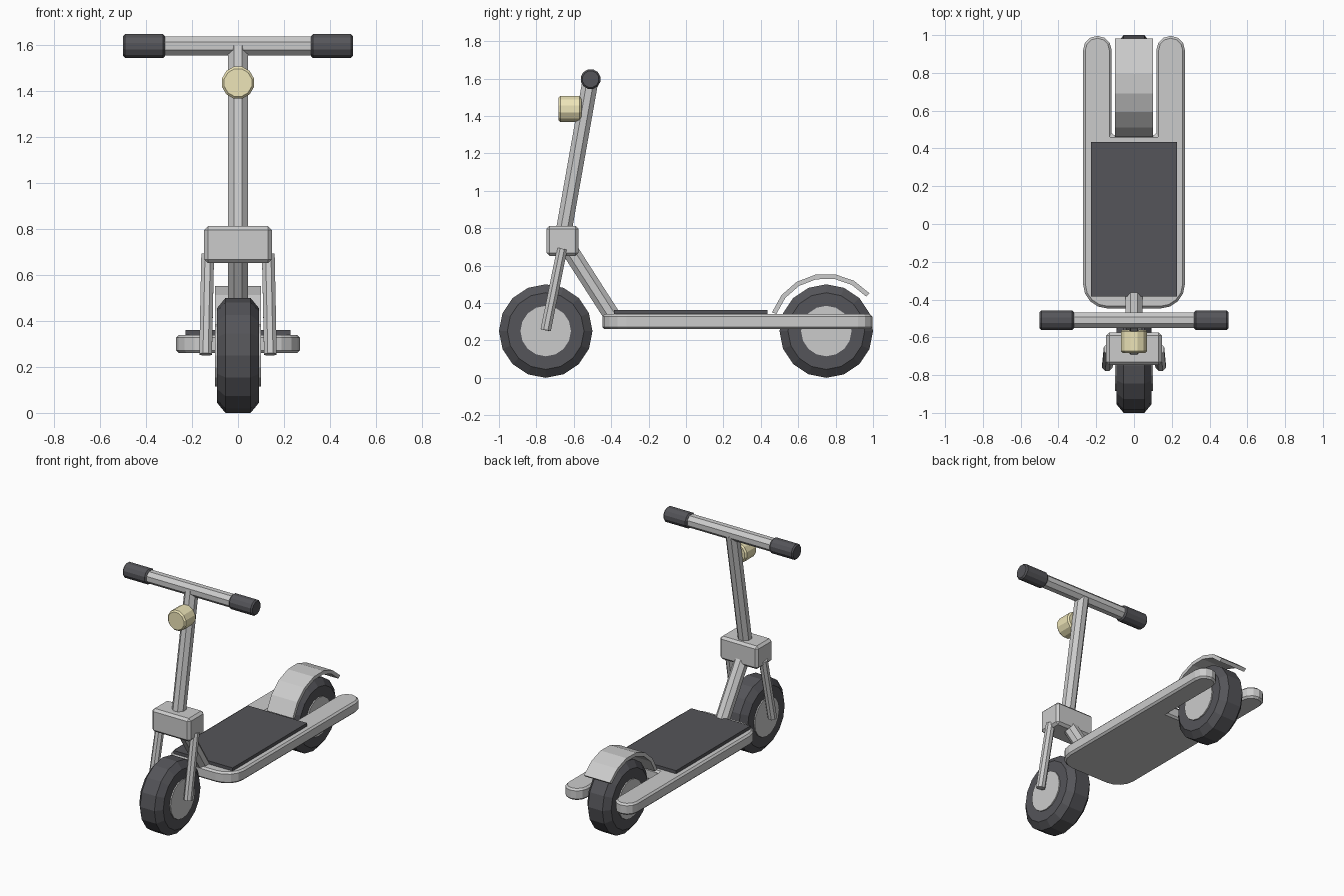
import bpy, bmesh
from math import sin, cos, pi, radians
from mathutils import Vector

if "Cube" in bpy.data.objects:
    bpy.data.objects.remove(bpy.data.objects["Cube"])


def material(name, rgb):
    m = bpy.data.materials.new(name)
    m.diffuse_color = (*rgb, 1)
    m.use_nodes = True
    m.node_tree.nodes["Principled BSDF"].inputs["Base Color"].default_value = m.diffuse_color
    return m


DARK = material("dark_rubber", (0.09, 0.09, 0.10))
LAMP = material("lamp_cream", (0.85, 0.78, 0.48))


def finish(name, bm, mat=None, bevel=0):
    bmesh.ops.recalc_face_normals(bm, faces=bm.faces)
    me = bpy.data.meshes.new(name)
    bm.to_mesh(me)
    bm.free()
    ob = bpy.data.objects.new(name, me)
    bpy.context.collection.objects.link(ob)
    if mat:
        me.materials.append(mat)
    if bevel:
        mod = ob.modifiers.new("Bevel", 'BEVEL')
        mod.width, mod.segments = bevel, 1
        mod.limit_method, mod.angle_limit = 'ANGLE', radians(50)
    return ob


def lathe(name, origin, axis, rings, n, mat=None, phase=0):
    """Closed solid turned around an axis; rings are (distance, radius)."""
    o, a = Vector(origin), Vector(axis).normalized()
    ref = Vector((1, 0, 0)) if abs(a.x) < 0.9 else Vector((0, 0, 1))
    u = (ref - a * ref.dot(a)).normalized()
    v = a.cross(u)
    bm = bmesh.new()
    loops = []
    for d, r in rings:
        angs = [2 * pi * (i + phase) / n for i in range(n)]
        loops.append([bm.verts.new(o + a * d + (u * cos(t) + v * sin(t)) * r) for t in angs])
    for p, q in zip(loops, loops[1:]):
        for i in range(n):
            j = (i + 1) % n
            bm.faces.new((p[i], p[j], q[j], q[i]))
    bm.faces.new(loops[0])
    bm.faces.new(loops[-1])
    return finish(name, bm, mat)


def tube(name, p, q, r, n=8, mat=None, phase=0.5, chamfer=0):
    d = Vector(q) - Vector(p)
    L, c = d.length, chamfer
    rings = [(0, r - c), (c, r), (L - c, r), (L, r - c)] if c else [(0, r), (L, r)]
    return lathe(name, p, d, rings, n, mat, phase)


def prism(name, outline, direction, mat=None, bevel=0):
    """Extrude a closed outline of 3D points."""
    bm = bmesh.new()
    f = bm.faces.new([bm.verts.new(p) for p in outline])
    new = bmesh.ops.extrude_face_region(bm, geom=[f])["geom"]
    bmesh.ops.translate(bm, vec=direction, verts=[g for g in new if isinstance(g, bmesh.types.BMVert)])
    return finish(name, bm, mat, bevel)


def box(name, lo, hi, mat=None, bevel=0):
    (x0, y0, z0), (x1, y1, z1) = lo, hi
    pts = [(x0, y0, z0), (x1, y0, z0), (x1, y1, z0), (x0, y1, z0)]
    return prism(name, pts, (0, 0, z1 - z0), mat, bevel)


def arc(cx, cy, r, a0, a1, steps):
    return [(cx + r * cos(radians(a0 + (a1 - a0) * i / steps)),
             cy + r * sin(radians(a0 + (a1 - a0) * i / steps))) for i in range(steps + 1)]


# wheels: chamfered tyre with a slightly proud hub
for end, y in (("front", -0.75), ("rear", 0.75)):
    lathe(end + "_tyre", (0, y, 0.25), (1, 0, 0),
          [(-0.092, 0.205), (-0.055, 0.25), (0.055, 0.25), (0.092, 0.205)], 16, DARK)
    lathe(end + "_hub", (0, y, 0.25), (1, 0, 0), [(-0.1, 0.135), (0.1, 0.135)], 16)

# deck: rounded front, two prongs around the rear wheel
half = arc(0.14, -0.317, 0.13, -90, 0, 4) + arc(0.194, 0.92, 0.076, 0, 180, 6) + [(0.118, 0.47)]
outline = half + [(-x, y) for x, y in reversed(half)]
prism("deck", [(x, y, 0.26) for x, y in outline], (0, 0, 0.08), bevel=0.012)
box("deck_mat", (-0.228, -0.385, 0.33), (0.228, 0.435, 0.362), DARK)

# rear mudguard: curved strip
guard = arc(0.75, 0.25, 0.307, 41, 161, 6) + arc(0.75, 0.25, 0.282, 161, 41, 6)
prism("rear_mudguard", [(-0.1, y, z) for y, z in guard], (0.2, 0, 0))

# steering head, stem, and tube down to the deck
box("steering_head", (-0.147, -0.746, 0.652), (0.147, -0.575, 0.813), bevel=0.016)
tube("stem", (0, -0.665, 0.72), (0, -0.51, 1.595), 0.046)
tube("down_tube", (0, -0.632, 0.70), (0, -0.385, 0.315), 0.048)

# fork legs
for side, s in (("left", -1), ("right", 1)):
    tube(side + "_fork_leg", (s * 0.141, -0.75, 0.255), (s * 0.132, -0.662, 0.69), 0.03)

# handlebar and grips
tube("handlebar", (-0.45, -0.51, 1.597), (0.45, -0.51, 1.597), 0.045)
for side, s in (("left", -1), ("right", 1)):
    tube(side + "_grip", (s * 0.318, -0.51, 1.597), (s * 0.5, -0.51, 1.597), 0.054, 12, DARK, chamfer=0.009)

# headlight
tube("headlight", (0, -0.682, 1.438), (0, -0.56, 1.438), 0.072, 12, LAMP, chamfer=0.01)
